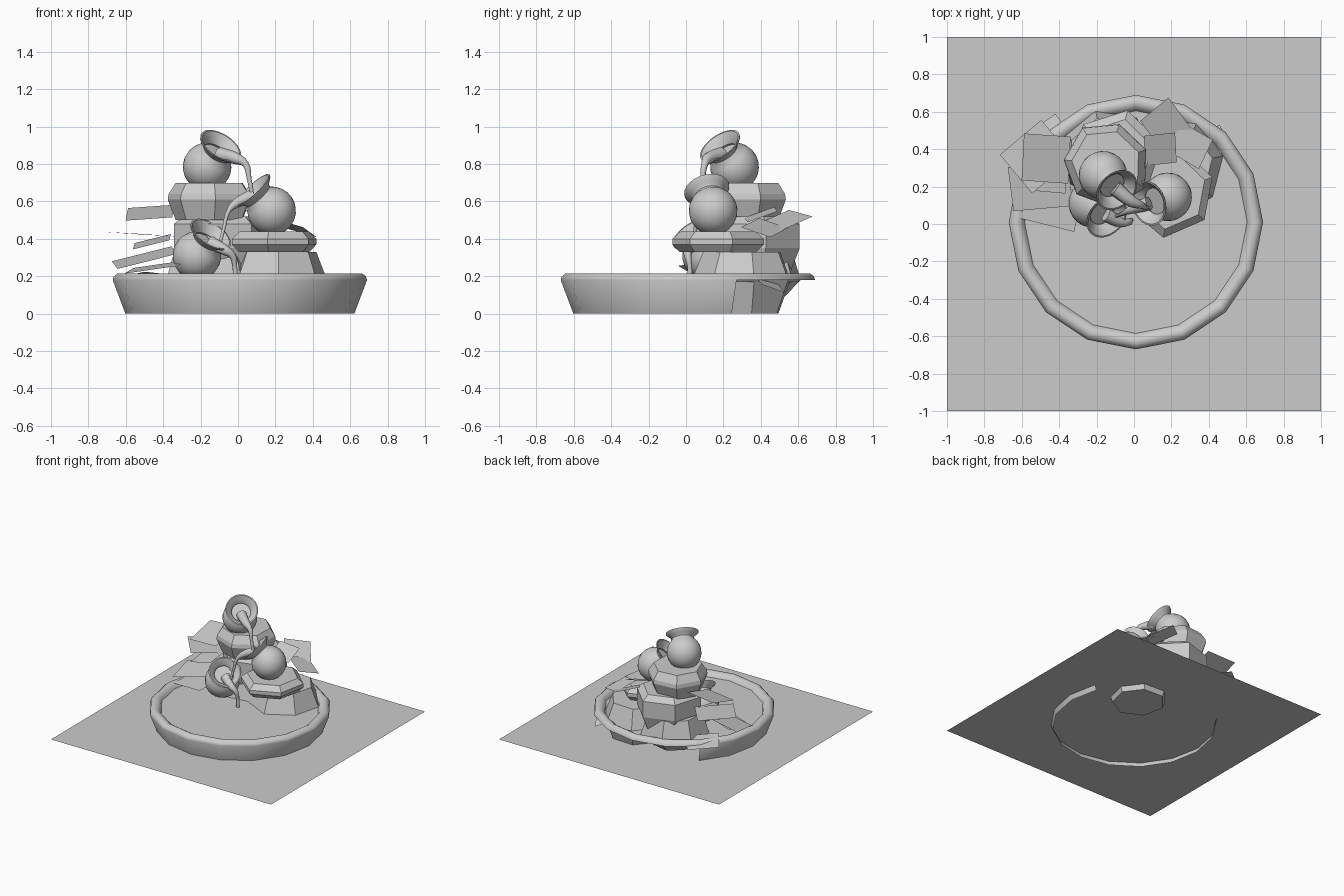
import bpy, bmesh, math, random
from mathutils import Vector, Euler

if "Cube" in bpy.data.objects:
    bpy.data.objects.remove(bpy.data.objects["Cube"])

random.seed(4)


def finish(name, bm, smooth=None):
    bmesh.ops.remove_doubles(bm, verts=bm.verts, dist=1e-5)
    me = bpy.data.meshes.new(name)
    bm.to_mesh(me)
    bm.free()
    ob = bpy.data.objects.new(name, me)
    bpy.context.collection.objects.link(ob)
    if smooth:
        bpy.ops.object.select_all(action='DESELECT')
        bpy.context.view_layer.objects.active = ob
        ob.select_set(True)
        bpy.ops.object.shade_smooth_by_angle(angle=math.radians(smooth))
    return ob


def lathe(bm, profile, sides, first=0, last=None, phase=0.0, stretch=None):
    """Revolve (radius, height) points over part or all of a circle."""
    last = sides if last is None else last
    rings = []
    for i in range(first, last + 1):
        a = phase + math.tau * i / sides
        k = stretch[i % sides] if stretch else 1.0
        rings.append([bm.verts.new((r * k * math.cos(a), r * k * math.sin(a), h))
                      for r, h in profile])
    for a, b in zip(rings, rings[1:]):
        for j in range(len(profile) - 1):
            bm.faces.new((a[j], b[j], b[j + 1], a[j + 1]))


def rock(name, loc, profile, sides, phase):
    bm = bmesh.new()
    stretch = [random.uniform(0.95, 1.05) for _ in range(sides)]
    pts = [(0, profile[0][1])] + profile + [(0, profile[-1][1])]
    lathe(bm, pts, sides, phase=math.radians(phase), stretch=stretch)
    bmesh.ops.dissolve_degenerate(bm, edges=bm.edges, dist=1e-5)
    finish(name, bm).location = (loc[0], loc[1], 0)


def pot(name, loc, axis, r):
    prof = [(r * math.cos(t), r * math.sin(t))
            for t in (math.radians(-90 + 14 * i) for i in range(11))]
    prof[0] = (0, -r)
    prof += [(r * .62, r * .84), (r * .72, r * .98), (r * .93, r * 1.14), (r * .95, r * 1.2),
             (r * .88, r * 1.2), (r * .66, r * 1.0), (r * .55, r * .8),
             (r * .6, r * .7), (0, r * .7)]
    bm = bmesh.new()
    lathe(bm, prof, 24)
    bmesh.ops.dissolve_degenerate(bm, edges=bm.edges, dist=1e-5)
    ob = finish(name, bm, 40)
    ob.location = loc
    ob.rotation_euler = Vector(axis).to_track_quat('Z', 'Y').to_euler()


def stream(name, pts, radii):
    cu = bpy.data.curves.new(name, 'CURVE')
    cu.dimensions = '3D'
    cu.bevel_depth = 0.016
    cu.bevel_resolution = 2
    cu.use_fill_caps = True
    cu.resolution_u = 4
    sp = cu.splines.new('BEZIER')
    sp.bezier_points.add(len(pts) - 1)
    for p, co, rad in zip(sp.bezier_points, pts, radii):
        p.co, p.radius = co, rad
        p.handle_left_type = p.handle_right_type = 'AUTO'
    bpy.context.collection.objects.link(bpy.data.objects.new(name, cu))


def leaf(name, loc, size, rot):
    bm = bmesh.new()
    bmesh.ops.create_grid(bm, x_segments=1, y_segments=1, size=0.5)
    ob = finish(name, bm)
    ob.location, ob.scale = loc, (size[0], size[1], 1)
    ob.rotation_euler = Euler([math.radians(a) for a in rot])


# ground sheet
leaf("ground_sheet", (0, 0, 0.04), (2, 2), (0, 0, 0))

# basin: full rim, outer wall open behind the rocks
bm = bmesh.new()
lathe(bm, [(.68, .18), (.675, .197), (.655, .215), (.63, .215), (.605, .2), (.592, .17)], 16)
lathe(bm, [(.612, 0), (.68, .18)], 16, first=6, last=17)
finish("basin", bm, 50).location = (.01, .01, 0)

# pool water
bm = bmesh.new()
bmesh.ops.create_circle(bm, cap_ends=True, segments=16, radius=.595)
finish("pool_water", bm).location = (.01, .01, .18)

# rock pile
rock("upper_slab", (-.15, .32), [(.19, .5), (.235, .61), (.23, .64), (.19, .7)], 7, 20)
rock("upper_boulder", (-.1, .36), [(.19, .2), (.25, .35), (.25, .48), (.2, .52)], 6, 15)
rock("right_slab", (.2, .17), [(.2, .33), (.24, .37), (.24, .4), (.195, .44)], 6, -40)
rock("right_base", (.22, .31), [(.2, 0), (.27, .18), (.21, .33)], 7, 12)
rock("left_base", (-.15, .36), [(.16, .08), (.26, .18), (.21, .34)], 7, 0)

# tilted jugs
pot("top_jug", (-.165, .26, .785), (.46, -.5, .71), .13)
pot("middle_jug", (.18, .145, .55), (-.66, -.22, .72), .13)
pot("lower_jug", (-.22, .11, .31), (.46, -.45, .71), .13)

# falling water
stream("top_stream", [(-.1, .19, .85), (-.01, .12, .83), (.04, .1, .8),
                      (.06, .09, .72), (.08, .09, .61)], [2.6, 2, 1.2, .8, .7])
stream("middle_stream", [(.08, .11, .63), (-.01, .08, .59), (-.05, .06, .55),
                         (-.075, .05, .46), (-.1, .04, .36)], [2.4, 1.6, .8, .6, .6])
stream("lower_stream", [(-.15, .05, .38), (-.07, .01, .34), (-.03, .01, .31),
                        (-.017, .02, .25), (-.015, .02, .175)], [2.4, 1.8, 1.2, .8, .8])

# flat leaves, left fan then right group
for i, (loc, size, rot) in enumerate([
        ((-.47, .35, .54), (.25, .26), (15, -4, -4)),
        ((-.52, .36, .425), (.29, .27), (2, 3, 40)),
        ((-.46, .27, .385), (.2, .2), (10, -14, -5)),
        ((-.5, .2, .3), (.33, .24), (10, -14, 5)),
        ((-.44, .1, .25), (.3, .22), (8, -8, -14)),
        ((-.46, .44, .2), (.24, .2), (-8, 5, 35)),
        ((.17, .53, .5), (.2, .22), (20, 10, 40)),
        ((.3, .42, .46), (.2, .18), (-18, 14, -30)),
        ((.14, .4, .53), (.17, .17), (20, 8, 6)),
        ((.42, .44, .17), (.17, .15), (-20, 25, 20)),
]):
    leaf("leaf_%d" % (i + 1), loc, size, rot)
